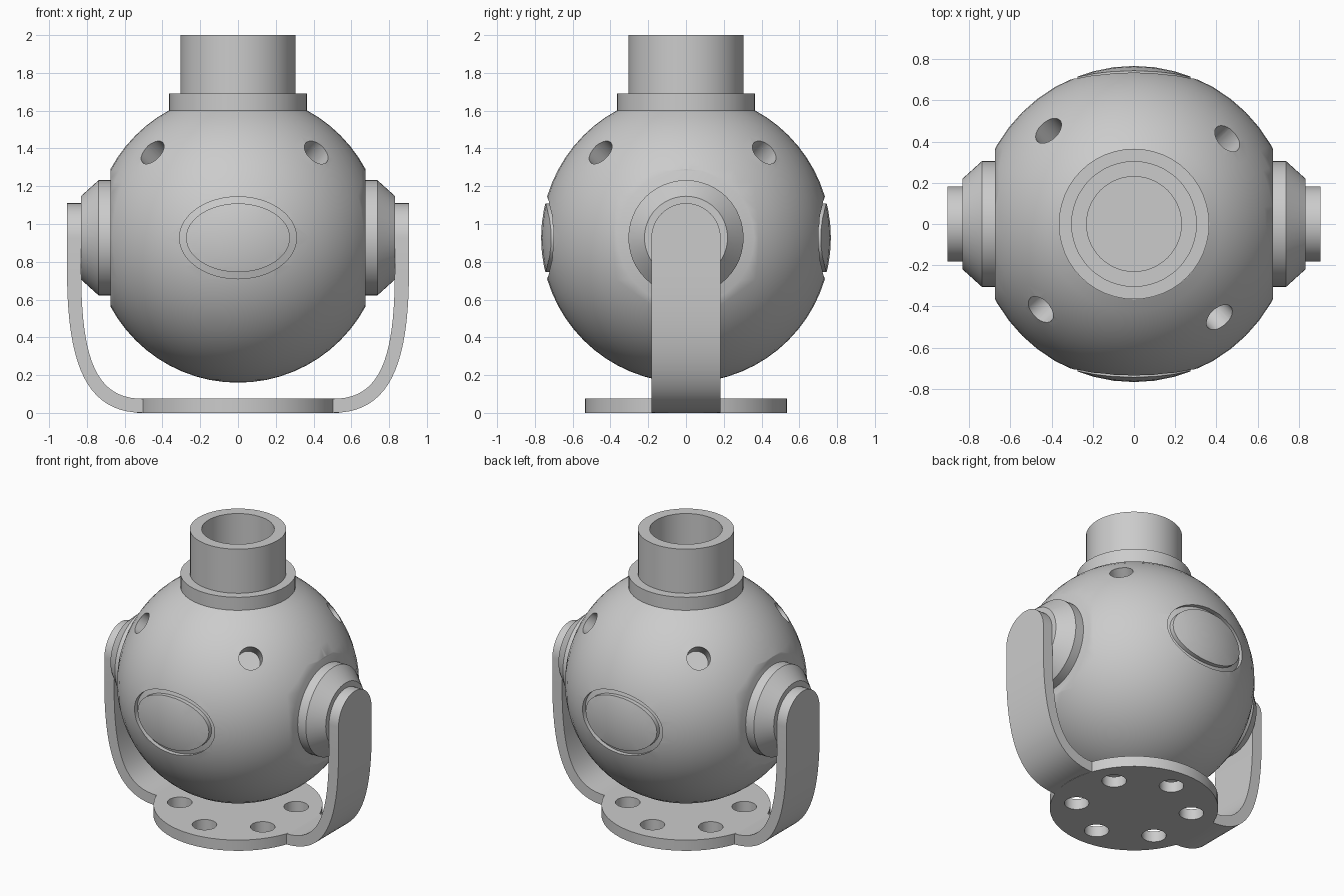
import bpy, bmesh
from math import sin, cos, pi, sqrt, radians
from mathutils import Matrix, Vector

if "Cube" in bpy.data.objects:
    bpy.data.objects.remove(bpy.data.objects["Cube"])

R, CZ = 0.767, 0.927          # ball radius and centre height


def finish(bm, name):
    bmesh.ops.recalc_face_normals(bm, faces=bm.faces)
    me = bpy.data.meshes.new(name)
    bm.to_mesh(me)
    bm.free()
    ob = bpy.data.objects.new(name, me)
    bpy.context.collection.objects.link(ob)
    return ob


def activate(ob):
    bpy.ops.object.select_all(action='DESELECT')
    ob.select_set(True)
    bpy.context.view_layer.objects.active = ob


def smooth(ob, angle=30):
    activate(ob)
    bpy.ops.object.shade_smooth_by_angle(angle=radians(angle))


def carve(ob, cutter):
    cutter.hide_render = True
    mod = ob.modifiers.new("carve", 'BOOLEAN')
    mod.object, mod.operation, mod.solver = cutter, 'DIFFERENCE', 'EXACT'
    activate(ob)
    bpy.ops.object.modifier_apply(modifier=mod.name)
    bpy.data.objects.remove(cutter)


def bridge(bm, rings, closed=False):
    n = len(rings[0])
    pairs = list(zip(rings, rings[1:])) + ([(rings[-1], rings[0])] if closed else [])
    for a, b in pairs:
        for i in range(n):
            bm.faces.new((a[i], a[(i + 1) % n], b[(i + 1) % n], b[i]))


def lathe(name, profile, matrix=Matrix(), n=48):
    bm = bmesh.new()
    rings = [[bm.verts.new((r * cos(2 * pi * i / n), r * sin(2 * pi * i / n), z))
              for i in range(n)] for r, z in profile]
    bridge(bm, rings)
    bm.faces.new(rings[0])
    bm.faces.new(rings[-1])
    bm.transform(matrix)
    return finish(bm, name)


# Ball: sphere with flat sides and flat top
bm = bmesh.new()
bmesh.ops.create_uvsphere(bm, u_segments=48, v_segments=32, radius=R,
                          matrix=Matrix.Translation((0, 0, CZ)))
for co, no in (((0.675, 0, 0), (1, 0, 0)), ((-0.675, 0, 0), (-1, 0, 0)), ((0, 0, 1.601), (0, 0, 1))):
    cut = bmesh.ops.bisect_plane(bm, geom=bm.verts[:] + bm.edges[:] + bm.faces[:],
                                 plane_co=co, plane_no=no, clear_outer=True)
    bmesh.ops.edgeloop_fill(bm, edges=[e for e in cut['geom_cut'] if isinstance(e, bmesh.types.BMEdge)])
ball = finish(bm, "ball_body")

# Four round blind holes in the upper half
bm = bmesh.new()
for k in range(4):
    a = radians(42.5 + 90 * k)
    d = Vector((0.615 * cos(a), 0.615 * sin(a), 0.453)).normalized()
    m = Matrix.Translation(Vector((0, 0, CZ)) + d * 0.77) @ d.to_track_quat('Z', 'Y').to_matrix().to_4x4()
    bmesh.ops.create_cone(bm, cap_ends=True, segments=32, radius1=0.075, radius2=0.075, depth=0.3, matrix=m)
carve(ball, finish(bm, "hole_cutter"))

# Oval grooves around the front and back windows
bm = bmesh.new()
for side in (-1, 1):
    rings = []
    for a, b, deep in ((0.31, 0.217, 0), (0.31, 0.217, 1), (0.275, 0.182, 1), (0.275, 0.182, 0)):
        ring = []
        for i in range(48):
            x, z = a * cos(2 * pi * i / 48), b * sin(2 * pi * i / 48)
            y = sqrt((R - 0.03) ** 2 - x * x - z * z) if deep else 0.9
            ring.append(bm.verts.new((x, side * y, CZ + z)))
        rings.append(ring)
    bridge(bm, rings, closed=True)
carve(ball, finish(bm, "groove_cutter"))
smooth(ball)

# Neck: collar and open tube
smooth(lathe("neck_tube", [(0.23, 1.65), (0.23, 2.0), (0.305, 2.0), (0.305, 1.692),
                           (0.365, 1.692), (0.365, 1.59)]))

# Base disc with six bolt holes
base = lathe("base_disc", [(0.535, 0), (0.535, 0.075)], n=64)
bm = bmesh.new()
for k in range(6):
    a = radians(30 + 60 * k)
    bmesh.ops.create_cone(bm, cap_ends=True, segments=32, radius1=0.078, radius2=0.078, depth=0.4,
                          matrix=Matrix.Translation((0.37 * cos(a), 0.37 * sin(a), 0.03)))
carve(base, finish(bm, "bolt_cutter"))
smooth(base)


def bezier(p, t):
    w = ((1 - t) ** 3, 3 * t * (1 - t) ** 2, 3 * t * t * (1 - t), t ** 3)
    return tuple(sum(wi * q[j] for wi, q in zip(w, p)) for j in (0, 1))


# Side hubs and bracket arms
for side, label in ((-1, "left"), (1, "right")):
    hub = lathe(label + "_hub", [(0.305, 0.66), (0.305, 0.738), (0.22, 0.832)],
                Matrix.Translation((0, 0, CZ)) @ Matrix.Rotation(side * pi / 2, 4, 'Y'))
    smooth(hub)

    stations = []             # outer point, inner point, half width
    for i in range(13):
        a = radians(89 - 89 * i / 12)
        z = CZ + 0.183 * sin(a)
        stations.append(((0.905, z), (0.83, z), 0.183 * cos(a)))
    for i in range(21):
        t = i / 20
        stations.append((bezier(((0.905, 0.75), (0.905, 0.25), (0.8, 0.0005), (0.503, 0.0005)), t),
                         bezier(((0.83, 0.75), (0.83, 0.28), (0.75, 0.0745), (0.503, 0.0745)), t), 0.183))
    bm = bmesh.new()
    rings = [[bm.verts.new((side * p[0], y, p[1])) for p, y in ((o, -w), (o, w), (n, w), (n, -w))]
             for o, n, w in stations]
    bridge(bm, rings)
    bm.faces.new(rings[0])
    bm.faces.new(rings[-1])
    smooth(finish(bm, label + "_bracket_arm"), 40)
